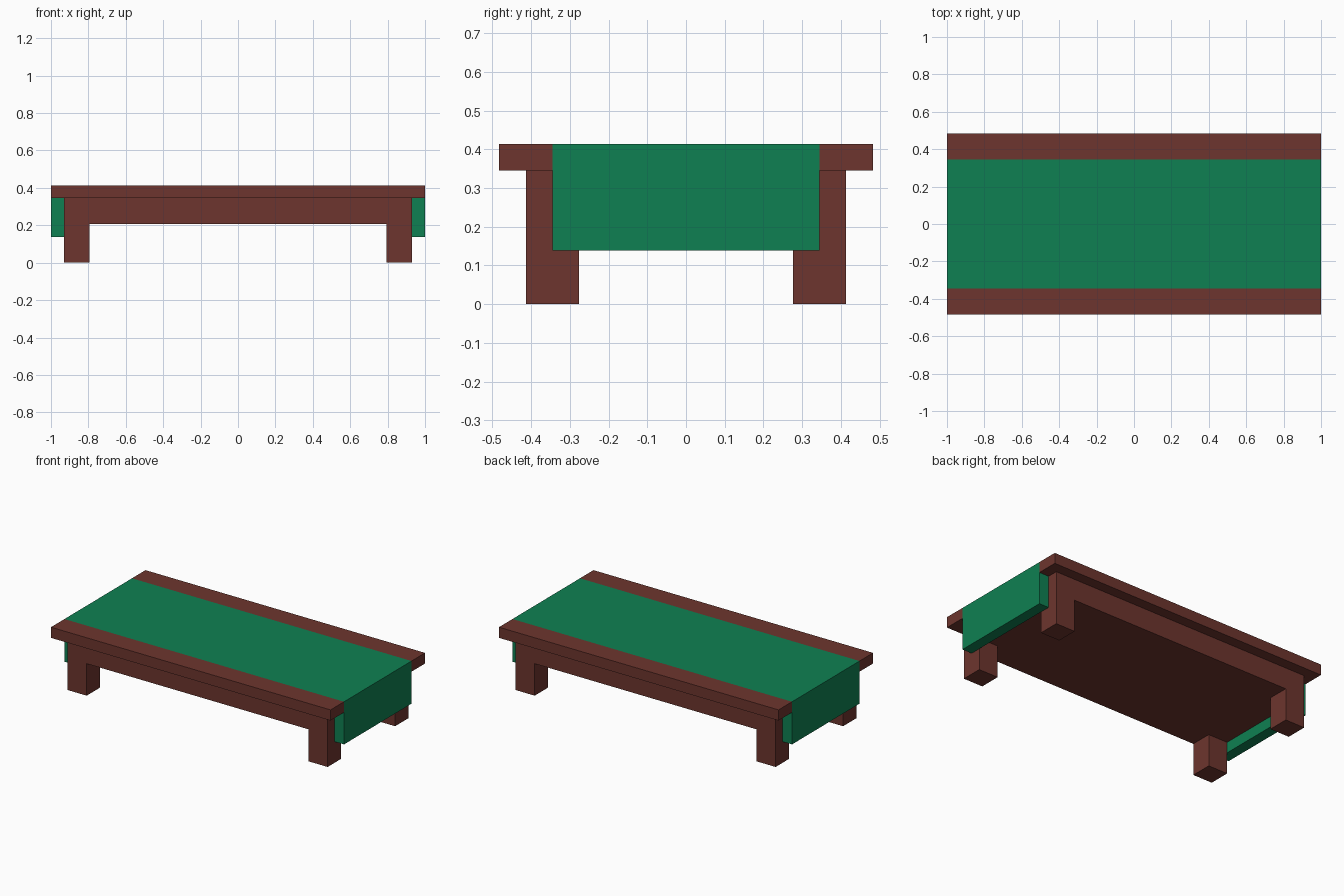
import bpy
import bmesh
from mathutils import Vector

cube = bpy.data.objects.get("Cube")
if cube:
    bpy.data.objects.remove(cube, do_unlink=True)

U = 2 / 29  # one module; every size is a whole or half multiple of it


def material(name, rgb):
    mat = bpy.data.materials.new(name)
    mat.use_nodes = True
    mat.diffuse_color = (*rgb, 1)
    bsdf = mat.node_tree.nodes["Principled BSDF"]
    bsdf.inputs["Base Color"].default_value = (*rgb, 1)
    return mat


wood = material("dark_red_wood", (0.153, 0.0356, 0.0273))
cloth = material("green_cloth", (0.0048, 0.216, 0.0844))


def box(name, lo, hi, mat):
    """Axis-aligned box between two corners given in modules."""
    lo, hi = Vector(lo) * U, Vector(hi) * U
    bm = bmesh.new()
    bmesh.ops.create_cube(bm, size=1)
    for v in bm.verts:
        v.co = Vector((v.co[i] + 0.5) * (hi[i] - lo[i]) + lo[i] for i in range(3))
    mesh = bpy.data.meshes.new(name)
    bm.to_mesh(mesh)
    bm.free()
    mesh.materials.append(mat)
    obj = bpy.data.objects.new(name, mesh)
    bpy.context.collection.objects.link(obj)
    return obj


# Solid body under the top
box("body", (-13.5, -6, 3), (13.5, 6, 5), wood)

# Cloth lying along the middle of the top
box("cloth_top", (-14.5, -5, 5), (14.5, 5, 6), cloth)

# Wooden rails along the front and back of the top
for side, y in (("front", -7), ("back", 5)):
    box(f"{side}_rail", (-14.5, y, 5), (14.5, y + 2, 6), wood)

# Cloth ends hanging down, and the four legs
for end, flap_x, leg_x in (("right", -14.5, -13.5), ("left", 13.5, 11.5)):
    box(f"{end}_cloth_flap", (flap_x, -5, 2), (flap_x + 1, 5, 5), cloth)
    for side, y in (("front", -6), ("back", 4)):
        box(f"{side}_{end}_leg", (leg_x, y, 0), (leg_x + 2, y + 2, 3), wood)
